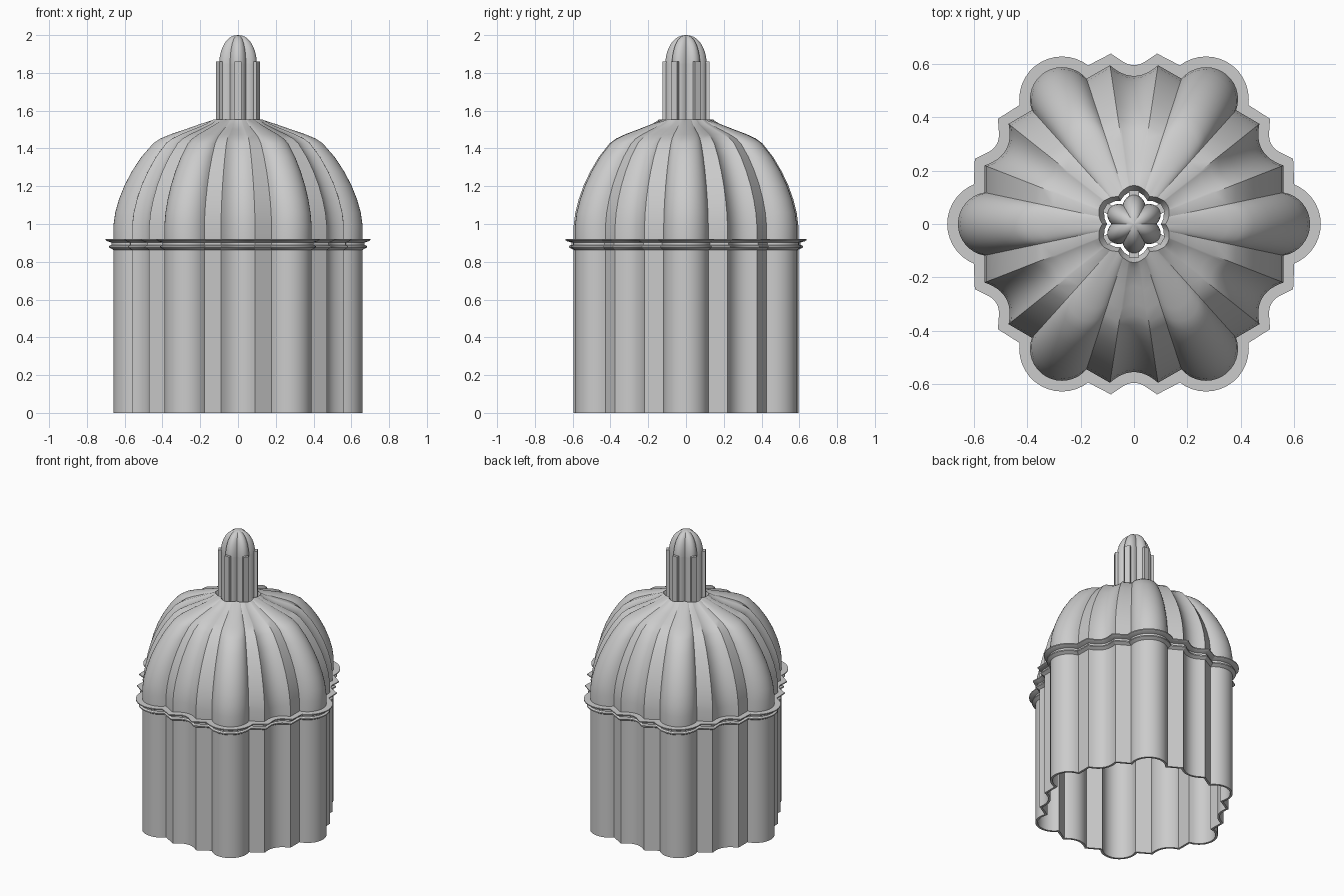
import bpy, math
from math import cos, sin, pi, radians
from mathutils import Vector, Matrix

cube = bpy.data.objects.get("Cube")
if cube:
    bpy.data.objects.remove(cube)

stone = bpy.data.materials.new("pale grey stone")
stone.use_nodes = True
GREY = (0.6, 0.6, 0.6, 1)
stone.diffuse_color = GREY
stone.node_tree.nodes["Principled BSDF"].inputs["Base Color"].default_value = GREY


def loft(name, rings, loop=False, cap=False):
    """Skin a stack of equal rings; loop joins the last ring to the first."""
    n = len(rings[0])
    verts = [p for ring in rings for p in ring]
    faces = []
    for j in range(len(rings) if loop else len(rings) - 1):
        a, b = j * n, (j + 1) % len(rings) * n
        faces += [(a + i, a + (i + 1) % n, b + (i + 1) % n, b + i) for i in range(n)]
    if cap:
        faces.append(tuple(range(len(verts) - n, len(verts))))
    mesh = bpy.data.meshes.new(name)
    mesh.from_pydata(verts, [], faces)
    mesh.materials.append(stone)
    obj = bpy.data.objects.new(name, mesh)
    bpy.context.collection.objects.link(obj)
    bpy.ops.object.select_all(action='DESELECT')
    obj.select_set(True)
    bpy.context.view_layer.objects.active = obj
    bpy.ops.object.shade_smooth_by_angle(angle=radians(30))
    return obj


# Ground plan: six round lobes with a hollow scallop between each pair
def make_plan():
    pts = []
    for k in range(6):
        turn = Matrix.Rotation(k * pi / 3, 2)
        for i in range(17):
            a = radians(-80 + 10 * i)
            pts.append(turn @ Vector((0.54 + 0.12 * cos(a), 0.12 * sin(a))))
        half = Matrix.Rotation(k * pi / 3 + pi / 6, 2)
        for i in range(13):
            s = i / 6 - 1
            pts.append(half @ Vector((0.595 - 0.04 * (1 - s * s), 0.09 * s)))
    return pts


PLAN = make_plan()


def offset(pts, d):
    out = []
    for i, p in enumerate(pts):
        e1 = (p - pts[i - 1]).normalized()
        e2 = (pts[(i + 1) % len(pts)] - p).normalized()
        n1, n2 = Vector((e1.y, -e1.x)), Vector((e2.y, -e2.x))
        m = (n1 + n2).normalized()
        convex = e1.cross(e2) > 0
        out.append(p + m * d * min(1 / max(m.dot(n1), 0.3), 1.1 if convex else 2))
    return out


def at(pts, z, scale=1):
    return [(p.x * scale, p.y * scale, z) for p in pts]


# Open walls
INNER = offset(PLAN, -0.015)
loft("tower_wall", [at(PLAN, 0), at(PLAN, 0.92), at(INNER, 0.92), at(INNER, 0)], loop=True)

# Moulded cornice
steps = [(0, 0.863), (0.015, 0.872), (0.022, 0.876), (0.022, 0.884), (0.01, 0.89),
         (0.01, 0.902), (0.03, 0.908), (0.04, 0.914), (0.04, 0.921), (-0.005, 0.921)]
loft("cornice", [at(offset(PLAN, d), z) for d, z in steps], loop=True)

# Ribbed dome with a lobed opening for the lantern
PROFILE = [(1, 0.915), (1, 0.99), (0.985, 1.06), (0.955, 1.13), (0.91, 1.205),
           (0.85, 1.28), (0.775, 1.355), (0.68, 1.427), (0.62, 1.453), (0.54, 1.475),
           (0.42, 1.502), (0.3, 1.53)]
rim = []
for p in PLAN:
    a = math.atan2(p.y, p.x)
    rim.append(p.normalized() * (0.118 + 0.026 * abs(cos(3 * (a - pi / 2)))))
outer = [at(PLAN, z, s) for s, z in PROFILE]
inner = [at(INNER, z - 0.02 * (1 - s), s - 0.01) for s, z in reversed(PROFILE)]
loft("dome", outer + [at(rim, 1.553), at(rim, 1.51, 0.85)] + inner, loop=True)


# Fluted lantern and its ribbed cap
def star(r, z):
    ring = []
    for i in range(72):
        a = i * pi / 36
        q = r * (0.77 + 0.23 * abs(cos(3 * (a - pi / 2))))
        ring.append((q * cos(a), q * sin(a), z))
    return ring


loft("lantern_core", [star(0.11, z) for z in (1.5, 1.85)])
loft("lantern_cap", [star(0.11 * cos(t * pi / 20) ** 0.9, 1.84 + 0.16 * sin(t * pi / 20))
                     for t in range(10)] + [star(0.001, 2)], cap=True)

# Six slender posts around the lantern
for k in range(6):
    turn = Matrix.Rotation(pi / 6 + k * pi / 3, 2)
    foot = [turn @ Vector(c) for c in ((0.09, -0.018), (0.125, -0.018), (0.125, 0.018), (0.09, 0.018))]
    loft(f"lantern_post_{k + 1}", [at(foot, 1.5), at(foot, 1.86)], cap=True)
